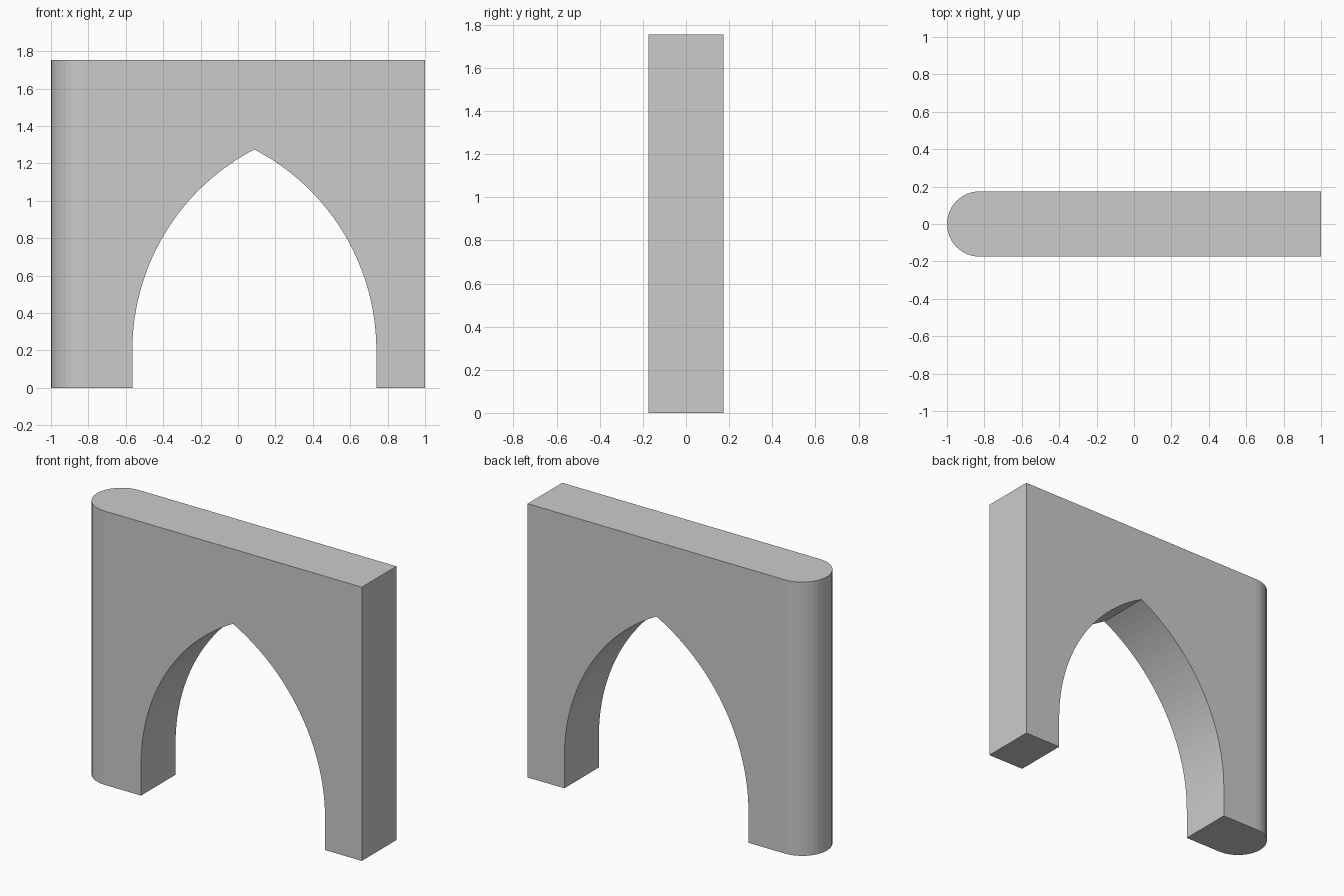
import bpy, bmesh
from math import sin, cos, pi, sqrt, acos
from mathutils import Vector

if "Cube" in bpy.data.objects:
    bpy.data.objects.remove(bpy.data.objects["Cube"])

HEIGHT, HALF_T = 1.754, 0.175
LEFT, RIGHT = -1 + HALF_T, 1.0               # flat part of the wall
ARCH_X, HALF_SPAN = 0.0875, 0.6525           # arch centre line and half width
SPRING, APEX = 0.20, 1.275


def prism(name, outline, depth):
    """Extrude a closed 3D outline along a vector into a solid."""
    bm = bmesh.new()
    face = bm.faces.new([bm.verts.new(p) for p in outline])
    ext = bmesh.ops.extrude_face_region(bm, geom=[face], use_keep_orig=True)
    verts = [g for g in ext["geom"] if isinstance(g, bmesh.types.BMVert)]
    bmesh.ops.translate(bm, verts=verts, vec=Vector(depth))
    bmesh.ops.recalc_face_normals(bm, faces=bm.faces)
    mesh = bpy.data.meshes.new(name)
    bm.to_mesh(mesh)
    bm.free()
    obj = bpy.data.objects.new(name, mesh)
    bpy.context.collection.objects.link(obj)
    return obj


# Pointed arch: one circular arc per side, meeting at the apex
rise = APEX - SPRING
radius = (HALF_SPAN**2 + rise**2) / (2 * HALF_SPAN)
sweep = acos((radius - HALF_SPAN) / radius)
STEPS = 24
arc = [(HALF_SPAN - radius + radius * cos(sweep * i / STEPS),
        SPRING + radius * sin(sweep * i / STEPS)) for i in range(STEPS + 1)]
side = [(HALF_SPAN, 0)] + arc
opening = [(ARCH_X - x, z) for x, z in side] + \
          [(ARCH_X + x, z) for x, z in reversed(side[:-1])]

# Wall with the arch opening in its outline
outline = [(LEFT, 0)] + opening + [(RIGHT, 0), (RIGHT, HEIGHT), (LEFT, HEIGHT)]
prism("arched_wall", [(x, -HALF_T, z) for x, z in outline], (0, 2 * HALF_T, 0))

# Half-round end column
SEGS = 16
half_round = [(LEFT - HALF_T * sin(pi * i / SEGS), HALF_T * cos(pi * i / SEGS), 0)
              for i in range(SEGS + 1)]
prism("rounded_end", half_round, (0, 0, HEIGHT))
